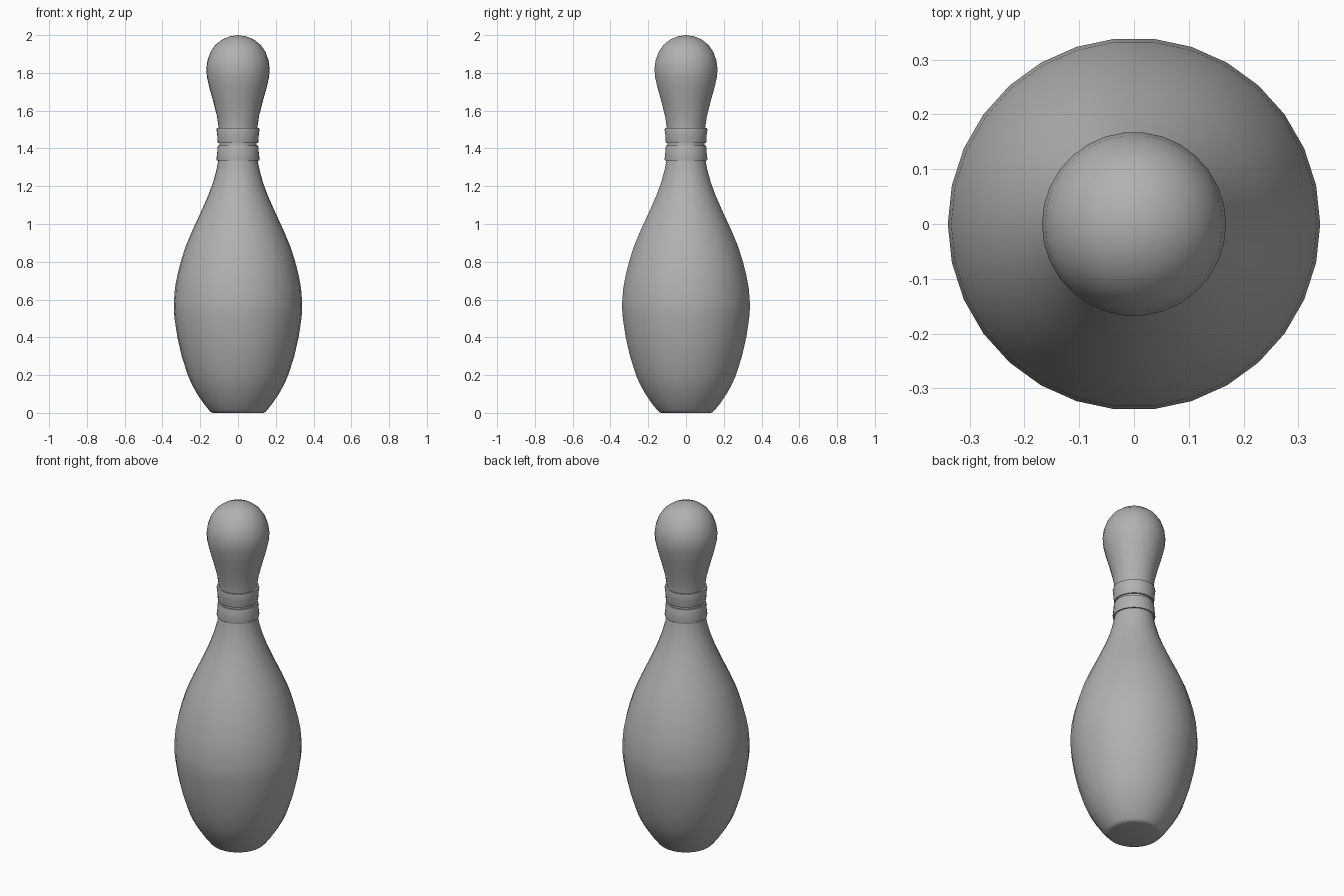
import bpy, bmesh, math

if "Cube" in bpy.data.objects:
    bpy.data.objects.remove(bpy.data.objects["Cube"])

SIDES = 30

grey = bpy.data.materials.new("mid_grey")
grey.diffuse_color = (0.44, 0.44, 0.44, 1)
grey.use_nodes = True
grey.node_tree.nodes["Principled BSDF"].inputs["Base Color"].default_value = grey.diffuse_color


def lathe(name, profile, closed=False):
    """Spin (radius, z) points round the z axis; zero radius makes a pole."""
    bm = bmesh.new()
    rows = []
    for r, z in profile:
        if r == 0:
            rows.append([bm.verts.new((0, 0, z))] * SIDES)
        else:
            rows.append([bm.verts.new((r * math.cos(math.tau * i / SIDES),
                                       r * math.sin(math.tau * i / SIDES), z))
                         for i in range(SIDES)])
    pairs = list(zip(rows, rows[1:]))
    if closed:
        pairs.append((rows[-1], rows[0]))
    for a, b in pairs:
        for i in range(SIDES):
            j = (i + 1) % SIDES
            quad = [a[i], a[j], b[j], b[i]]
            bm.faces.new(list(dict.fromkeys(quad)))
    if not closed and profile[0][0] > 0:
        bm.faces.new(rows[0][::-1])
    bmesh.ops.recalc_face_normals(bm, faces=bm.faces)
    mesh = bpy.data.meshes.new(name)
    bm.to_mesh(mesh)
    bm.free()
    mesh.materials.append(grey)
    obj = bpy.data.objects.new(name, mesh)
    bpy.context.collection.objects.link(obj)
    bpy.ops.object.select_all(action='DESELECT')
    obj.select_set(True)
    bpy.context.view_layer.objects.active = obj
    bpy.ops.object.shade_smooth_by_angle(angle=math.radians(35))
    return obj


# Pin body: flat foot, wide belly, narrow neck, rounded head
lathe("pin_body", [
    (0.132, 0.0), (0.143, 0.004), (0.153, 0.014), (0.182, 0.05),
    (0.216, 0.10), (0.244, 0.15), (0.266, 0.20), (0.298, 0.30), (0.321, 0.40),
    (0.336, 0.50), (0.340, 0.55), (0.340, 0.58), (0.334, 0.66), (0.321, 0.73),
    (0.303, 0.80), (0.278, 0.88), (0.240, 0.97), (0.198, 1.06),
    (0.158, 1.15), (0.132, 1.22), (0.113, 1.29), (0.102, 1.35), (0.098, 1.42),
    (0.101, 1.50), (0.111, 1.57), (0.130, 1.645), (0.150, 1.715),
    (0.164, 1.775), (0.168, 1.82), (0.162, 1.865), (0.146, 1.91),
    (0.120, 1.948), (0.085, 1.976), (0.045, 1.993), (0, 2.0)])

# Two raised bands round the neck
lathe("lower_neck_band", [
    (0.095, 1.335), (0.112, 1.335), (0.114, 1.343), (0.110, 1.38),
    (0.108, 1.408), (0.106, 1.415), (0.095, 1.415)], closed=True)
lathe("upper_neck_band", [
    (0.095, 1.428), (0.106, 1.428), (0.108, 1.435), (0.110, 1.47),
    (0.114, 1.50), (0.112, 1.508), (0.095, 1.508)], closed=True)
